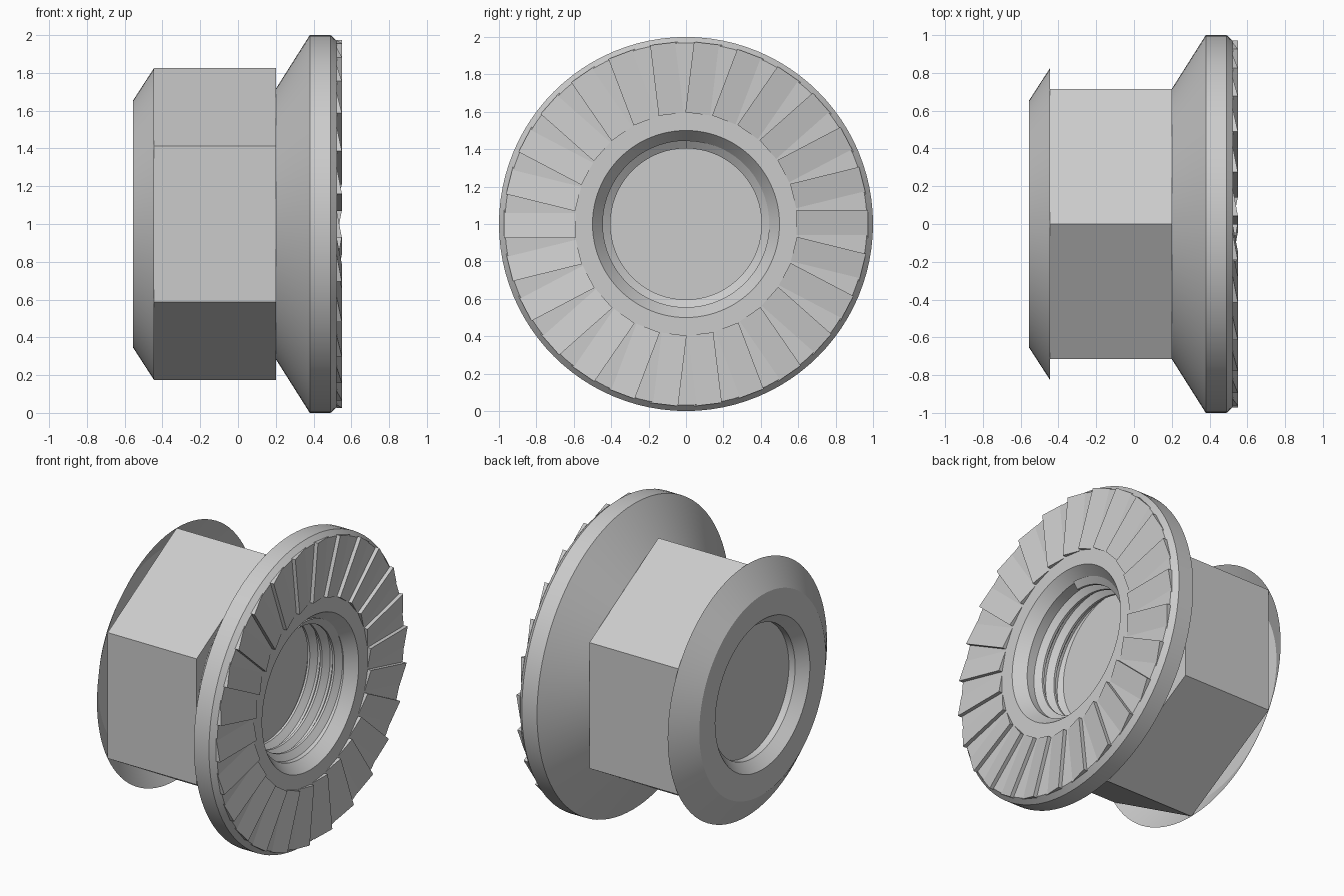
import bpy, bmesh
from math import sin, cos, pi, radians

if "Cube" in bpy.data.objects:
    bpy.data.objects.remove(bpy.data.objects["Cube"])


def finish(name, bm, smooth=True):
    bmesh.ops.remove_doubles(bm, verts=bm.verts, dist=1e-5)
    mesh = bpy.data.meshes.new(name)
    bm.to_mesh(mesh)
    bm.free()
    ob = bpy.data.objects.new(name, mesh)
    ob.location.z = 1
    bpy.context.collection.objects.link(ob)
    if smooth:
        bpy.ops.object.select_all(action='DESELECT')
        ob.select_set(True)
        bpy.context.view_layer.objects.active = ob
        bpy.ops.object.shade_smooth_by_angle(angle=radians(25))
    return ob


def sweep(name, profile, seg=96, turns=1, pitch=0.0, smooth=True):
    """Spin an (x, radius) profile round the x axis, optionally as a helix."""
    bm = bmesh.new()
    rows = []
    for j in range(seg * turns + 1):
        a = 2 * pi * j / seg
        dx = -pitch * j / seg
        rows.append([bm.verts.new((x + dx, r * sin(a), r * cos(a))) for x, r in profile])
    for p, q in zip(rows, rows[1:]):
        for i in range(len(profile) - 1):
            bm.faces.new((p[i], p[i + 1], q[i + 1], q[i]))
    bmesh.ops.remove_doubles(bm, verts=bm.verts, dist=1e-5)
    bmesh.ops.dissolve_degenerate(bm, dist=1e-6, edges=bm.edges)
    return finish(name, bm, smooth)


# Hexagonal body with closed ends
sweep("hex_body", [(-.445, 0), (-.445, .825), (.2, .825), (.2, 0)], seg=6, smooth=False)

# Thin conical chamfer at the back end, with a countersunk hole
sweep("chamfer_cap", [(-.445, .43), (-.49, .43), (-.555, .49), (-.555, .655), (-.445, .825)])

# Round flange with countersink and bore
sweep("flange", [(.2, .715), (.38, 1), (.49, 1), (.525, .968), (.525, .5),
                 (.455, .445), (.2, .445)])

# Helical thread inside the bore
sweep("thread", [(.47, .446), (.44, .404), (.425, .404), (.395, .446)],
      seg=72, turns=3, pitch=.09)

# Ring of ramped serrations on the flange face
COUNT = 26
bm = bmesh.new()
section = [(.522, -.075), (.522, .075), (.55, .075)]   # (x, tangent offset)
for k in range(COUNT):
    t = 2 * pi * k / COUNT
    ends = [[bm.verts.new((x, u * cos(t) - v * sin(t), u * sin(t) + v * cos(t)))
             for x, v in section] for u in (.592, .972)]
    bm.faces.new(ends[0])
    bm.faces.new(ends[1][::-1])
    for i in range(3):
        n = (i + 1) % 3
        bm.faces.new((ends[0][i], ends[1][i], ends[1][n], ends[0][n]))
bmesh.ops.recalc_face_normals(bm, faces=bm.faces)
finish("serrations", bm, smooth=False)
